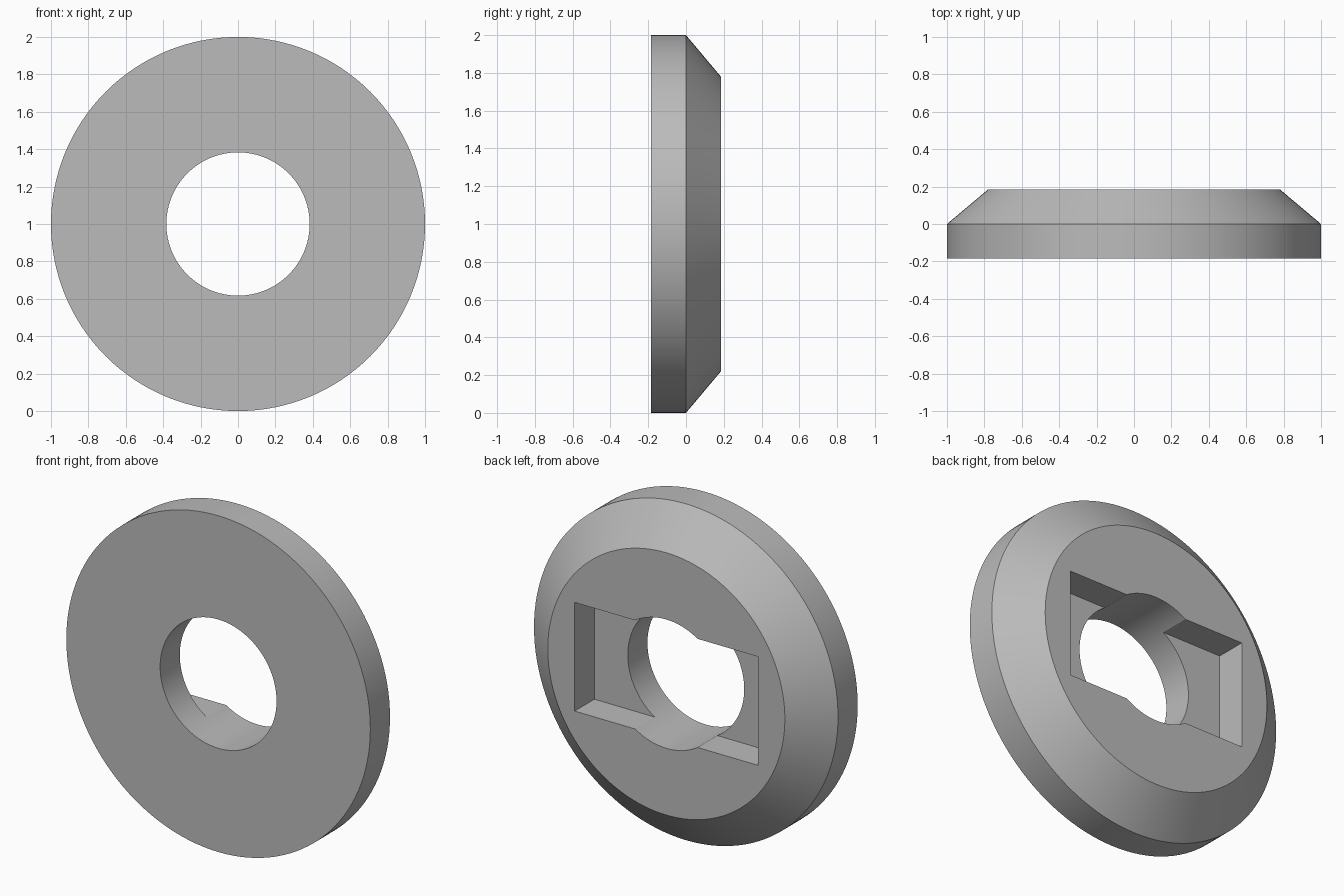
import bpy
import bmesh
import math
from mathutils import Matrix

cube = bpy.data.objects.get("Cube")
if cube:
    bpy.data.objects.remove(cube, do_unlink=True)

HALF = 0.185        # half thickness
SEGMENTS = 128
CENTRE = Matrix.Translation((0, 0, 1))

grey = bpy.data.materials.new("plain grey")
grey.use_nodes = True
colour = (0.5, 0.5, 0.5, 1)
grey.diffuse_color = colour
grey.node_tree.nodes["Principled BSDF"].inputs["Base Color"].default_value = colour


def add_object(name, bm):
    bmesh.ops.recalc_face_normals(bm, faces=bm.faces)
    mesh = bpy.data.meshes.new(name)
    bm.to_mesh(mesh)
    bm.free()
    mesh.materials.append(grey)
    obj = bpy.data.objects.new(name, mesh)
    bpy.context.collection.objects.link(obj)
    return obj


def lathe(name, profile):
    """Turn a closed (radius, y) profile about the y axis."""
    bm = bmesh.new()
    verts = [bm.verts.new((r, y, 0)) for r, y in profile]
    edges = [bm.edges.new((verts[i - 1], verts[i])) for i in range(len(verts))]
    bmesh.ops.spin(bm, geom=verts + edges, cent=(0, 0, 0), axis=(0, 1, 0),
                   angle=math.tau, steps=SEGMENTS, use_merge=True)
    bmesh.ops.remove_doubles(bm, verts=bm.verts, dist=1e-5)
    bm.transform(CENTRE)
    return add_object(name, bm)


# Bevelled ring with a round bore
BORE = 0.383
washer = lathe("bevelled_washer", [(BORE, -HALF), (1, -HALF), (1, 0),
                                   (0.78, HALF), (BORE, HALF)])

# Rectangular recess in the back, half the thickness deep
bm = bmesh.new()
bmesh.ops.create_cube(bm, size=1)
bm.transform(CENTRE @ Matrix.Translation((0, 0.2, 0))
             @ Matrix.Diagonal((1.206, 0.4, 0.646, 1)))
cutter = add_object("recess_cutter", bm)
cutter.hide_render = True

cut = washer.modifiers.new("recess", "BOOLEAN")
cut.operation = "DIFFERENCE"
cut.solver = "EXACT"
cut.object = cutter

bpy.ops.object.select_all(action="DESELECT")
washer.select_set(True)
bpy.context.view_layer.objects.active = washer
bpy.ops.object.modifier_apply(modifier=cut.name)
bpy.data.objects.remove(cutter, do_unlink=True)
bpy.ops.object.shade_smooth_by_angle(angle=math.radians(30))
